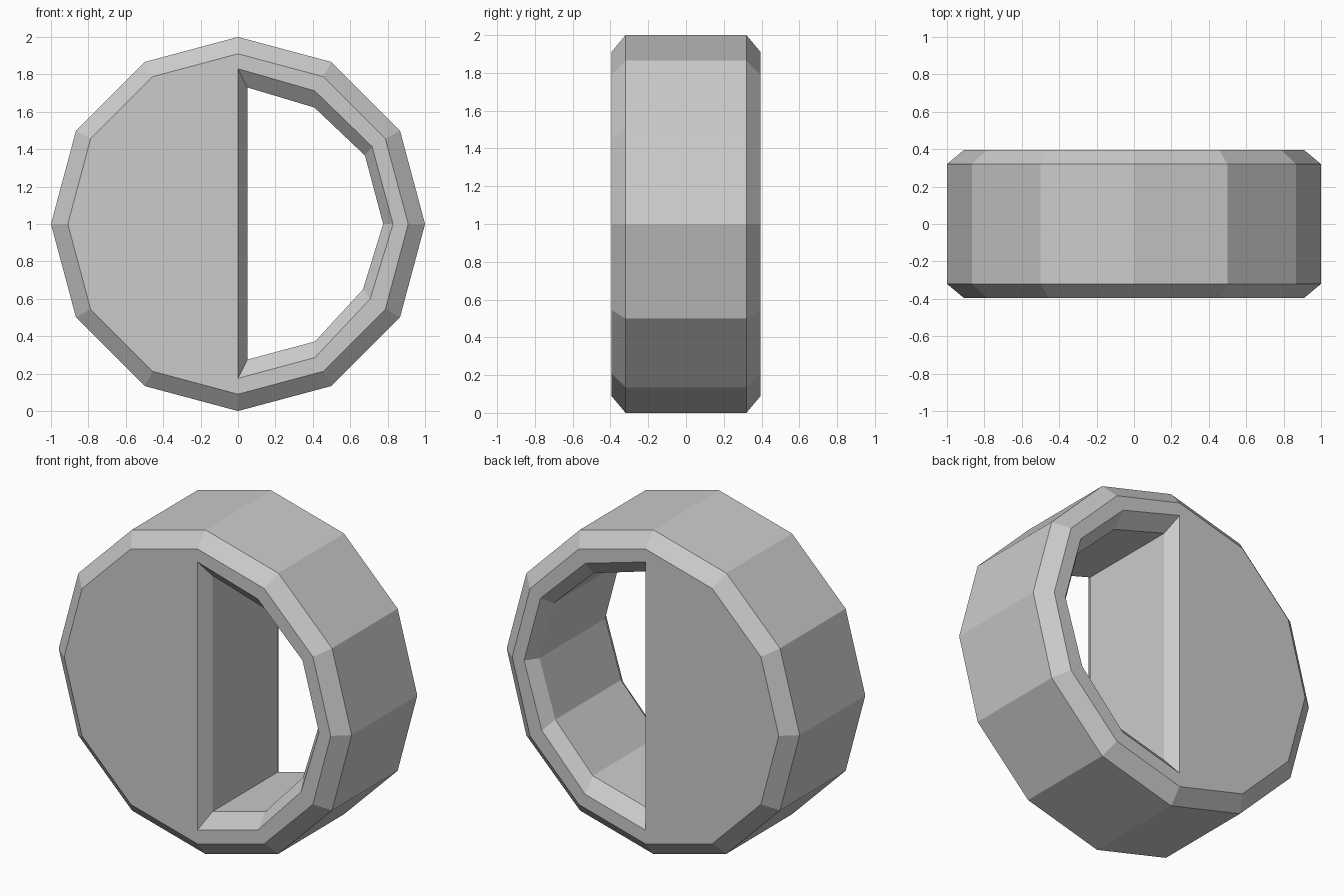
import bpy, bmesh
from math import sin, cos, radians

cube = bpy.data.objects.get("Cube")
if cube:
    bpy.data.objects.remove(cube, do_unlink=True)

SIDES = 12
RIM_Y, FACE_Y = 0.32, 0.395   # where the chamfers start and end
RIM_R, FACE_R = 1.0, 0.91

# Half-moon opening, from top to bottom (x, z relative to the centre)
MOUTH = [(0, 0.83), (0.41, 0.712), (0.717, 0.414), (0.829, 0),
         (0.707, -0.4), (0.412, -0.714), (0, -0.825)]
THROAT = [(0.05, 0.73), (0.408, 0.623), (0.679, 0.366), (0.776, 0),
          (0.668, -0.35), (0.412, -0.628), (0.05, -0.725)]

bm = bmesh.new()


def loop(points, y):
    return [bm.verts.new((x, y, z + 1)) for x, z in points]


def circle(r):
    # starts at the top and runs clockwise through +x
    return [(r * sin(radians(a)), r * cos(radians(a)))
            for a in range(0, 360, 360 // SIDES)]


def bridge(a, b):
    n = len(a)
    for i in range(n):
        j = (i + 1) % n
        bm.faces.new((a[i], a[j], b[j], b[i]))


# Outer and inner walls, each chamfered at both ends
levels = (-FACE_Y, -RIM_Y, RIM_Y, FACE_Y)
outer = [loop(circle(FACE_R if abs(y) == FACE_Y else RIM_R), y) for y in levels]
inner = [loop(MOUTH if abs(y) == FACE_Y else THROAT, y) for y in levels]
for i in range(3):
    bridge(outer[i], outer[i + 1])
    bridge(inner[i], inner[i + 1])

# Flat end faces: a solid half and a half ring around the opening
half = SIDES // 2
for k in (0, 3):
    o, h = outer[k], inner[k]
    bm.faces.new(o[half:] + [o[0], h[0], h[-1]])
    for i in range(half):
        bm.faces.new((o[i], o[i + 1], h[i + 1], h[i]))

bmesh.ops.recalc_face_normals(bm, faces=bm.faces)
mesh = bpy.data.meshes.new("half_open_disc")
bm.to_mesh(mesh)
bm.free()

# Plain grey material
grey = bpy.data.materials.new("light_grey")
grey.use_nodes = True
colour = (0.6, 0.6, 0.6, 1)
grey.diffuse_color = colour
for node in grey.node_tree.nodes:
    if node.type == "BSDF_PRINCIPLED":
        node.inputs["Base Color"].default_value = colour
mesh.materials.append(grey)

disc = bpy.data.objects.new("half_open_disc", mesh)
bpy.context.collection.objects.link(disc)
